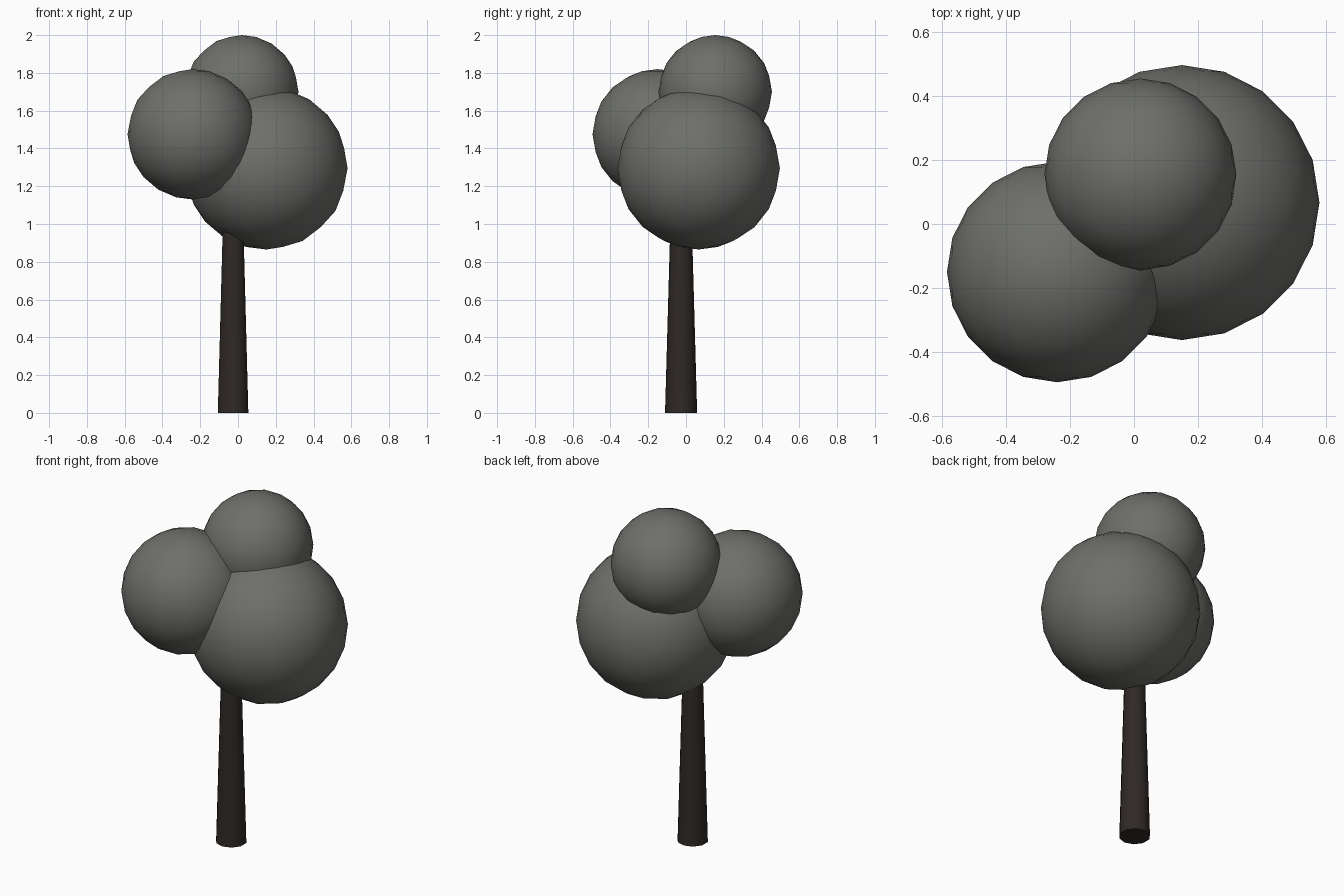
import bpy
from math import radians

if "Cube" in bpy.data.objects:
    bpy.data.objects.remove(bpy.data.objects["Cube"])


def material(name, color):
    mat = bpy.data.materials.new(name)
    mat.diffuse_color = (*color, 1)
    mat.use_nodes = True
    mat.node_tree.nodes["Principled BSDF"].inputs["Base Color"].default_value = mat.diffuse_color
    return mat


bark = material("bark", (0.028, 0.022, 0.019))
leaf = material("leaf", (0.155, 0.16, 0.145))


def finish(name, mat, angle):
    obj = bpy.context.object
    obj.name = name
    obj.data.materials.append(mat)
    bpy.ops.object.shade_smooth_by_angle(angle=radians(angle))


# Tapered ten-sided trunk, running up into the foliage
HEIGHT = 1.25
bpy.ops.mesh.primitive_cone_add(vertices=10, radius1=0.085, radius2=0.05,
                                depth=HEIGHT, location=(-0.026, -0.026, HEIGHT / 2))
finish("trunk", bark, 40)

# Three overlapping foliage balls
foliage = {
    "foliage_large": (0.15, 0.067, 1.295, 0.43),
    "foliage_medium": (-0.24, -0.15, 1.475, 0.345),
    "foliage_top": (0.02, 0.155, 1.70, 0.30),
}
for name, (x, y, z, radius) in foliage.items():
    bpy.ops.mesh.primitive_ico_sphere_add(subdivisions=3, radius=radius,
                                          location=(x, y, z))
    finish(name, leaf, 40)
